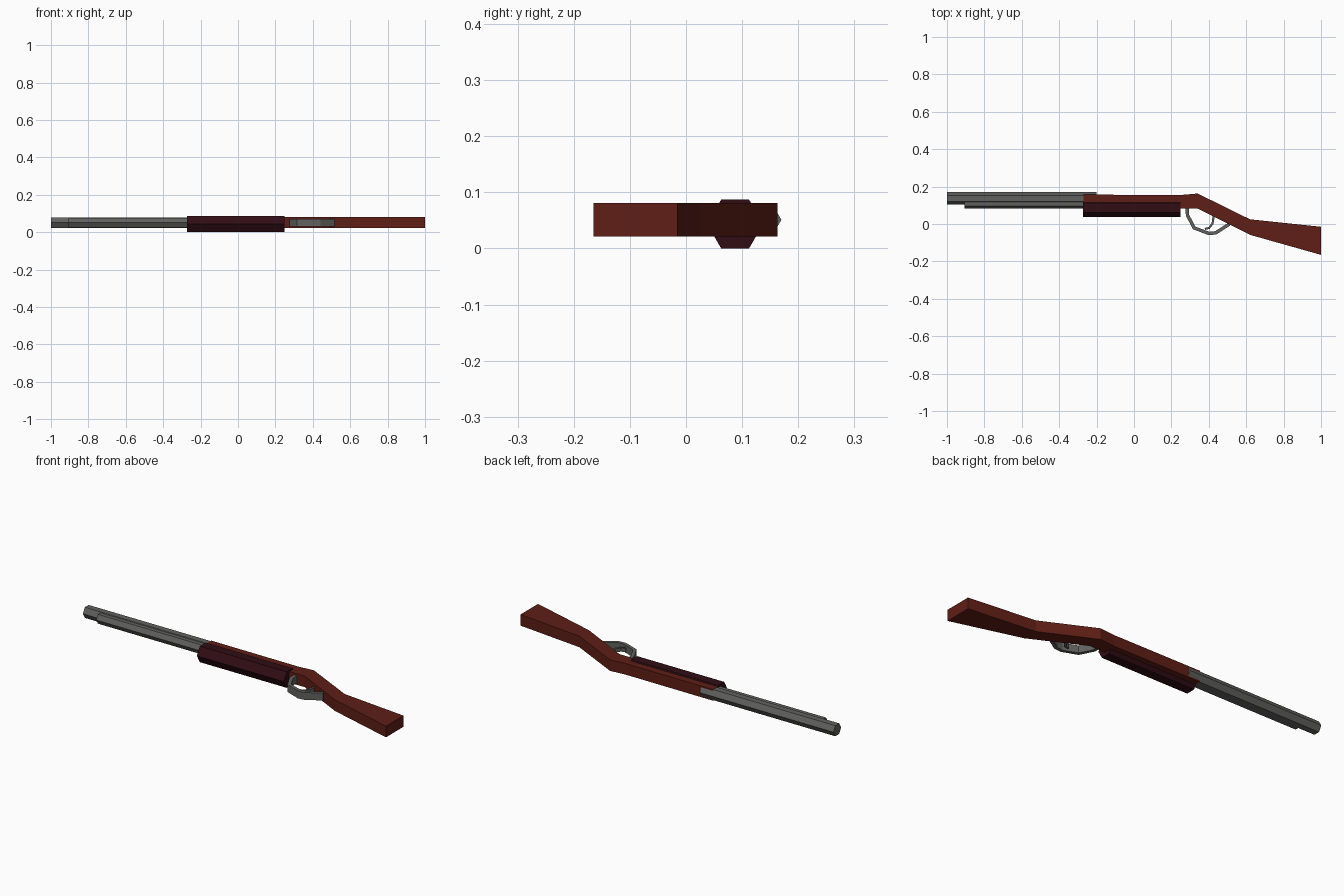
import bpy, bmesh
from math import cos, sin, pi
from mathutils import Vector

if "Cube" in bpy.data.objects:
    bpy.data.objects.remove(bpy.data.objects["Cube"])


def material(name, rgb):
    m = bpy.data.materials.new(name)
    m.diffuse_color = (*rgb, 1)
    m.use_nodes = True
    m.node_tree.nodes["Principled BSDF"].inputs["Base Color"].default_value = m.diffuse_color
    return m


METAL = material("gunmetal", (0.12, 0.12, 0.115))
WOOD = material("red_wood", (0.115, 0.013, 0.008))
DARK = material("dark_wood", (0.03, 0.004, 0.007))


def extrude(name, points, vec, mat):
    """Closed prism: a flat outline swept along vec."""
    bm = bmesh.new()
    face = bm.faces.new([bm.verts.new(p) for p in points])
    res = bmesh.ops.extrude_face_region(bm, geom=[face], use_keep_orig=True)
    bmesh.ops.translate(bm, vec=vec, verts=[g for g in res["geom"] if isinstance(g, bmesh.types.BMVert)])
    bmesh.ops.recalc_face_normals(bm, faces=bm.faces)
    me = bpy.data.meshes.new(name)
    bm.to_mesh(me)
    bm.free()
    me.materials.append(mat)
    ob = bpy.data.objects.new(name, me)
    bpy.context.collection.objects.link(ob)
    return ob


def hex_bar(name, x0, x1, y, z, r, mat):
    ring = [(x0, y + r * cos(i * pi / 3), z + r * sin(i * pi / 3)) for i in range(6)]
    return extrude(name, ring, (x1 - x0, 0, 0), mat)


def plate(name, outline, z0, z1, mat):
    return extrude(name, [(x, y, z0) for x, y in outline], (0, 0, z1 - z0), mat)


def strip(name, path, thick, z0, z1, mat):
    """Bent flat bar: path offset to its left by thick, taken as one outline."""
    pts = [Vector(p) for p in path]
    inner = []
    for i, p in enumerate(pts):
        a = (p - pts[i - 1]).normalized() if i else None
        b = (pts[i + 1] - p).normalized() if i < len(pts) - 1 else None
        na, nb = [Vector((-d.y, d.x)) if d else None for d in (a, b)]
        n = (na + nb).normalized() if na and nb else (na or nb)
        inner.append(p + n * thick / n.dot(na or nb))
    return plate(name, [tuple(p) for p in pts + inner[::-1]], z0, z1, mat)


# Barrel and magazine tube
hex_bar("barrel", -1.0, -0.2, 0.137, 0.051, 0.033, METAL)
hex_bar("magazine_tube", -0.905, -0.2, 0.111, 0.051, 0.029, METAL)

# Receiver and stock in one slab
plate("stock", [(-0.27, 0.157), (0.25, 0.155), (0.34, 0.163), (0.62, 0.025), (1.0, -0.015),
                (1.0, -0.165), (0.62, -0.058), (0.34, 0.083), (-0.27, 0.083)], 0.021, 0.081, WOOD)

# Pump grip
hex_bar("pump_grip", -0.272, 0.248, 0.0875, 0.0435, 0.05, DARK)

# Trigger guard and trigger
strip("trigger_guard", [(0.275, 0.09), (0.277, 0.045), (0.315, -0.028), (0.40, -0.06),
                        (0.44, -0.056), (0.515, -0.008)], 0.018, 0.031, 0.071, METAL)
strip("trigger", [(0.38, -0.032), (0.405, -0.026), (0.425, 0.0), (0.433, 0.05)], 0.011, 0.041, 0.061, METAL)
